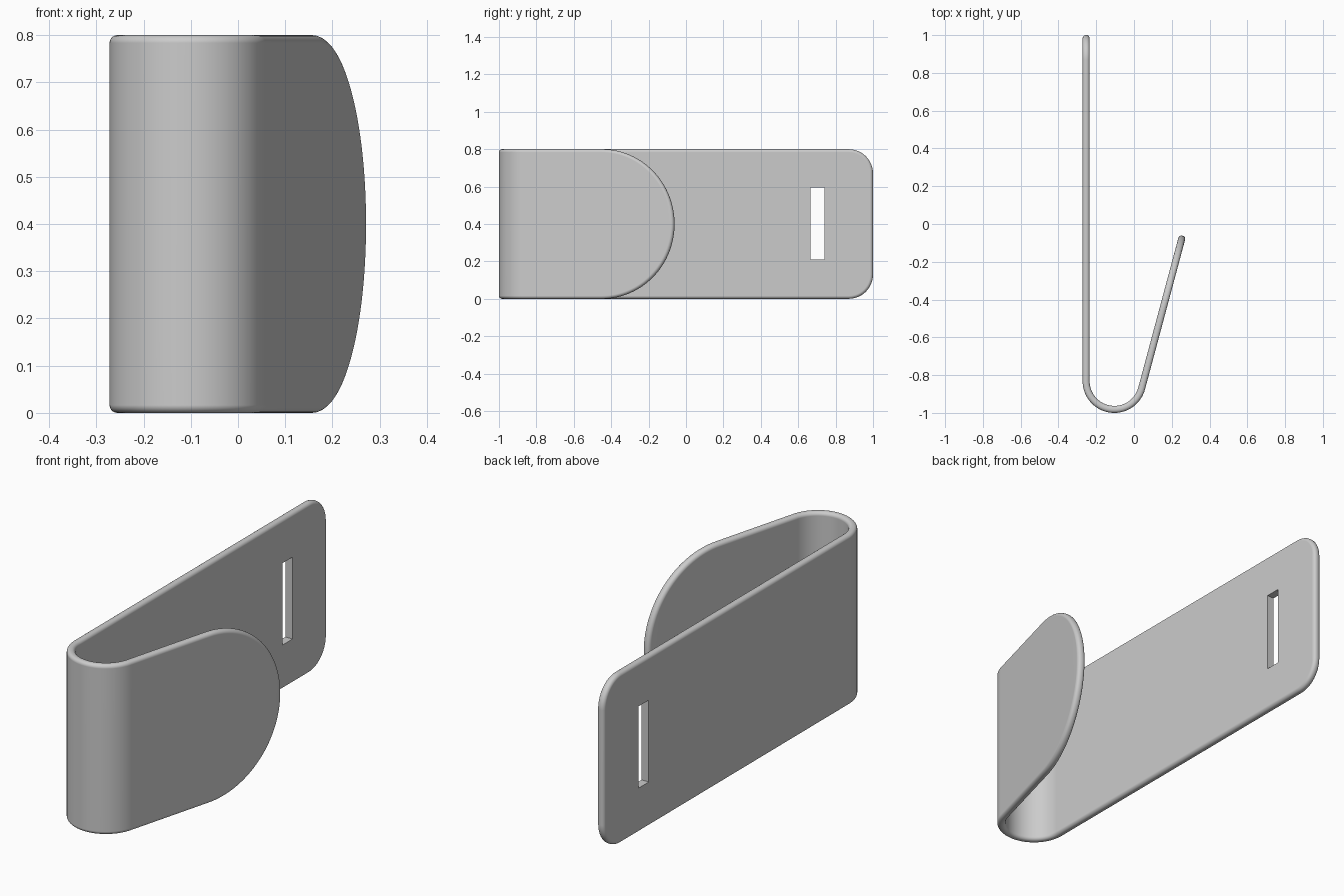
import bpy, bmesh
from math import pi, sin, cos, radians

if "Cube" in bpy.data.objects:
    bpy.data.objects.remove(bpy.data.objects["Cube"])

HALF_T = 0.0185          # half the sheet thickness
FILLET = 0.0165          # rounding of the outer rim
HALF_H = 0.4             # half the strip height
CORNER = 0.13            # corner radius at the long end
X0, Y_BACK = -0.2535, 1.0
R = 0.1495               # bend radius of the mid surface
CX, CY = X0 + R, -1.0 + R + HALF_T
TILT = radians(15)
WALL = Y_BACK - CY
BEND = R * (pi - TILT)
TOTAL = WALL + BEND + 0.837


def fold(s, z, d):
    """Wrap a point of the flat strip (s along, z up, d outward) around the bend."""
    if s <= WALL:
        x, y = X0 - d, Y_BACK - s
    else:
        a = pi + min(s - WALL, BEND) / R
        u = max(0.0, s - WALL - BEND)
        x = CX + (R + d) * cos(a) + u * sin(TILT)
        y = CY + (R + d) * sin(a) + u * cos(TILT)
    return x, y, z + HALF_H


def upper_outline(e):
    """Upper half of the flat outline, inset by e, from long end to round tip."""
    pts = []
    for i in range(13):
        a = pi - pi / 2 * i / 12
        pts.append((CORNER + (CORNER - e) * cos(a),
                    HALF_H - CORNER + (CORNER - e) * sin(a)))
    pts += [(WALL + BEND * i / 40, HALF_H - e) for i in range(41)]
    for i in range(33):
        a = pi / 2 * (1 - i / 32)
        pts.append((TOTAL - HALF_H + (HALF_H - e) * cos(a), (HALF_H - e) * sin(a)))
    return pts


# Rim section: quarter round, short flat, quarter round
section = []
for i in range(7):
    a = pi / 2 * i / 6
    section.append((FILLET * (1 - sin(a)), HALF_T - FILLET + FILLET * cos(a)))
section += [(e, -d) for e, d in reversed(section)]

# Folded strip
bm = bmesh.new()
rings = []
for e, d in section:
    up = upper_outline(e)
    loop = up + [(s, -z) for s, z in reversed(up[:-1])]
    rings.append([bm.verts.new(fold(s, z, d)) for s, z in loop])
n = len(rings[0])
for a, b in zip(rings, rings[1:]):
    for i in range(n):
        j = (i + 1) % n
        bm.faces.new((a[i], a[j], b[j], b[i]))
for ring in (rings[0], rings[-1]):
    for i in range(n // 2):
        quad = [ring[i], ring[i + 1], ring[n - 2 - i], ring[n - 1 - i]]
        bm.faces.new(list(dict.fromkeys(quad)))
bmesh.ops.recalc_face_normals(bm, faces=bm.faces)
mesh = bpy.data.meshes.new("folded_clip")
bm.to_mesh(mesh)
bm.free()
clip = bpy.data.objects.new("folded_clip", mesh)
bpy.context.collection.objects.link(clip)

grey = bpy.data.materials.new("plain grey")
grey.diffuse_color = (0.6, 0.6, 0.6, 1)
grey.use_nodes = True
grey.node_tree.nodes["Principled BSDF"].inputs["Base Color"].default_value = grey.diffuse_color
mesh.materials.append(grey)

# Strap slot near the long end
bpy.ops.mesh.primitive_cube_add(size=1, location=(X0, 0.703, 0.402))
cutter = bpy.context.object
cutter.name = "slot_cutter"
cutter.scale = (0.2, 0.075, 0.385)
cutter.hide_render = True
cutter.data.materials.append(grey)
bpy.context.view_layer.update()
bpy.ops.object.select_all(action='DESELECT')
clip.select_set(True)
bpy.context.view_layer.objects.active = clip
cut = clip.modifiers.new("slot", 'BOOLEAN')
cut.operation = 'DIFFERENCE'
cut.solver = 'EXACT'
cut.object = cutter
bpy.ops.object.modifier_apply(modifier=cut.name)
bpy.data.objects.remove(cutter, do_unlink=True)

# Smooth bend and rim, flat walls
bpy.ops.object.shade_smooth_by_angle(angle=radians(35))
weighted = clip.modifiers.new("flat_walls", 'WEIGHTED_NORMAL')
weighted.keep_sharp = True
